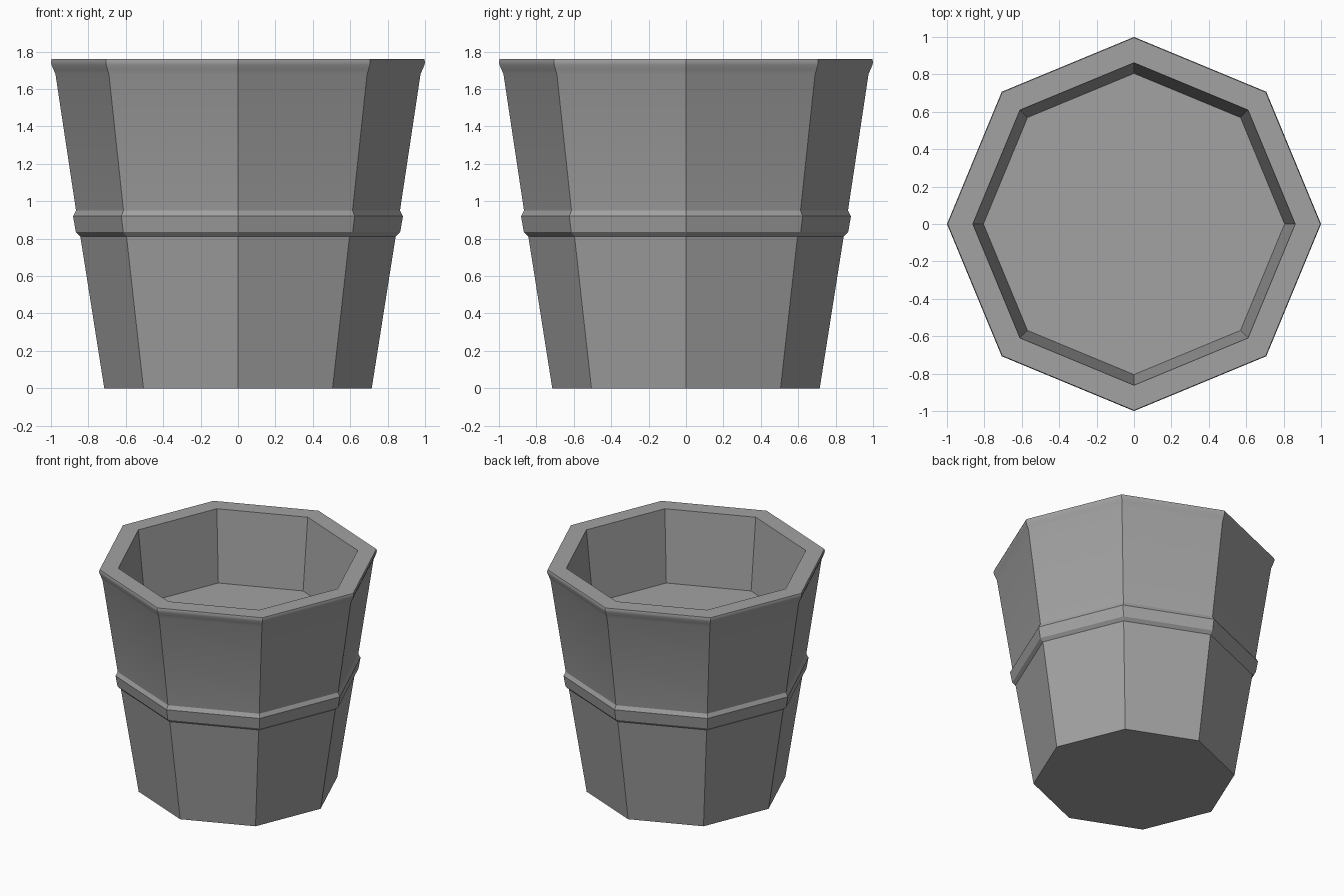
import bpy
import bmesh
from math import cos, sin, pi, radians

cube = bpy.data.objects.get("Cube")
if cube:
    bpy.data.objects.remove(cube, do_unlink=True)

SIDES = 8

# One plain grey for the whole planter
grey = bpy.data.materials.new("grey")
grey.use_nodes = True
colour = (0.36, 0.36, 0.36, 1)
grey.diffuse_color = colour
grey.node_tree.nodes["Principled BSDF"].inputs["Base Color"].default_value = colour

# Profile as (radius, height), from the base up the outside and down the inside
profile = [
    (0.715, 0.0), (0.843, 0.812),                                # lower wall
    (0.867, 0.835), (0.882, 0.92), (0.866, 0.95),                # raised band
    (0.976, 1.68), (0.987, 1.705), (0.997, 1.73), (1.0, 1.745),  # upper wall, lip
    (0.996, 1.76), (0.862, 1.76),                                # flat rim
    (0.805, 1.205),                                              # inner wall
]


def lathe(name, points, material):
    """Sweep a profile round z into a closed, flat-sided solid."""
    bm = bmesh.new()
    rings = [[bm.verts.new((r * cos(2 * pi * i / SIDES), r * sin(2 * pi * i / SIDES), z))
              for i in range(SIDES)] for r, z in points]
    for low, high in zip(rings, rings[1:]):
        for i in range(SIDES):
            j = (i + 1) % SIDES
            bm.faces.new((low[i], low[j], high[j], high[i]))
    bm.faces.new(rings[0][::-1])   # base
    bm.faces.new(rings[-1])        # inner floor
    bmesh.ops.recalc_face_normals(bm, faces=bm.faces)
    mesh = bpy.data.meshes.new(name)
    bm.to_mesh(mesh)
    bm.free()
    mesh.materials.append(material)
    obj = bpy.data.objects.new(name, mesh)
    bpy.context.collection.objects.link(obj)
    return obj


planter = lathe("planter", profile, grey)

# Soft lip, crisp corners
bpy.ops.object.select_all(action="DESELECT")
planter.select_set(True)
bpy.context.view_layer.objects.active = planter
bpy.ops.object.shade_smooth_by_angle(angle=radians(25))
